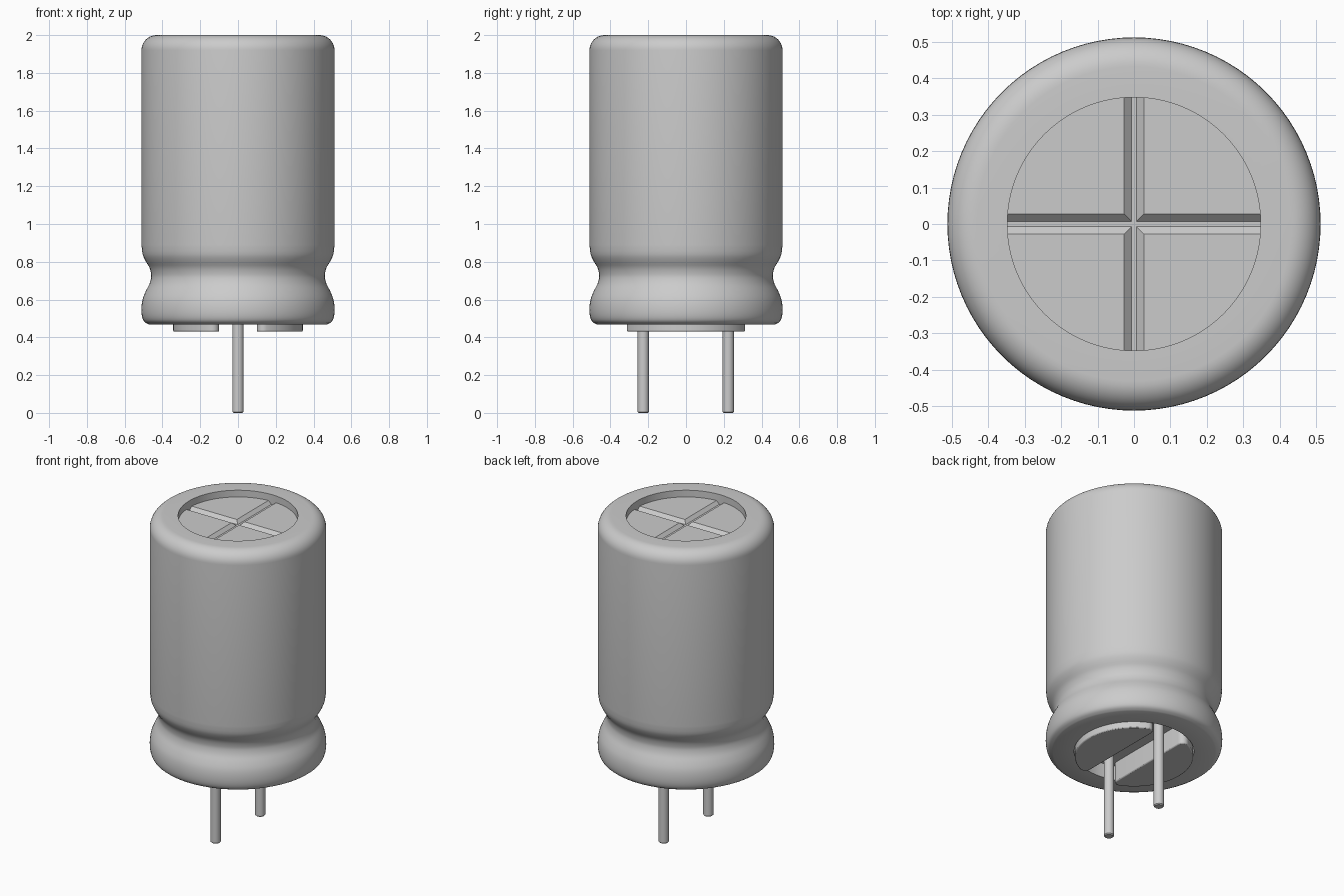
import bpy, bmesh, math
from mathutils import Vector

cube = bpy.data.objects.get("Cube")
if cube:
    bpy.data.objects.remove(cube, do_unlink=True)

COLOUR = (0.6, 0.6, 0.6, 1)
grey = bpy.data.materials.new("light grey")
grey.use_nodes = True
grey.diffuse_color = COLOUR
grey.node_tree.nodes["Principled BSDF"].inputs["Base Color"].default_value = COLOUR

RADIUS = 0.511      # outside of the can
OPENING = 0.347     # round openings at both ends
TOP_FLOOR = 1.957
BASE_FLOOR = 0.56
SEGMENTS = 96


def make(name, bm):
    bmesh.ops.recalc_face_normals(bm, faces=bm.faces)
    mesh = bpy.data.meshes.new(name)
    bm.to_mesh(mesh)
    bm.free()
    mesh.materials.append(grey)
    obj = bpy.data.objects.new(name, mesh)
    bpy.context.collection.objects.link(obj)
    return obj


def smooth(obj):
    bpy.ops.object.select_all(action='DESELECT')
    obj.select_set(True)
    bpy.context.view_layer.objects.active = obj
    bpy.ops.object.shade_smooth_by_angle(angle=math.radians(35))


def revolve(name, profile, steps=SEGMENTS):
    bm = bmesh.new()
    verts = [bm.verts.new((r, 0, z)) for r, z in profile]
    edges = [bm.edges.new(pair) for pair in zip(verts, verts[1:])]
    bmesh.ops.spin(bm, geom=verts + edges, cent=(0, 0, 0), axis=(0, 0, 1),
                   angle=math.tau, steps=steps)
    bmesh.ops.remove_doubles(bm, verts=bm.verts, dist=1e-5)
    return make(name, bm)


def prism(name, outline, offset):
    bm = bmesh.new()
    face = bm.faces.new([bm.verts.new(p) for p in outline])
    new = bmesh.ops.extrude_face_region(bm, geom=[face])["geom"]
    bmesh.ops.translate(bm, vec=offset,
                        verts=[v for v in new if isinstance(v, bmesh.types.BMVert)])
    return make(name, bm)


def spline(points, cuts=3):
    pts = [Vector(p) for p in points]
    pts = [pts[0]] + pts + [pts[-1]]
    out = []
    for a, b, c, d in zip(pts, pts[1:], pts[2:], pts[3:]):
        for i in range(cuts):
            t = i / cuts
            out.append(0.5 * (2 * b + (c - a) * t + (2 * a - 5 * b + 4 * c - d) * t**2
                              + (3 * b - a - 3 * c + d) * t**3))
    return out + [pts[-1]]


# Can: rounded top rim, straight wall, crimped groove and rolled lower edge
FILLET = 0.08
shoulder = [(RADIUS - FILLET * (1 - math.sin(a)), 2 - FILLET * (1 - math.cos(a)))
            for a in (math.pi / 2 * i / 10 for i in range(11))]
crimp = spline([(RADIUS, 0.89), (0.505, 0.84), (0.49, 0.805), (0.469, 0.77),
                (0.46, 0.735), (0.461, 0.71), (0.47, 0.68), (0.488, 0.645),
                (0.504, 0.605), (RADIUS, 0.56), (0.509, 0.515), (0.497, 0.484),
                (0.47, 0.468)])
smooth(revolve("can", [(OPENING, TOP_FLOOR - 0.02), (OPENING, 2)] + shoulder + crimp
               + [(OPENING, 0.468), (OPENING, BASE_FLOOR + 0.01)]))

# Recessed top plate with two crossed vent grooves
top_plate = revolve("top_plate", [(0, TOP_FLOOR - 0.1), (OPENING, TOP_FLOOR - 0.1),
                                  (OPENING, TOP_FLOOR), (0, TOP_FLOOR)])
WIDE, NARROW, DEPTH = 0.027, 0.007, 0.02
half = OPENING - 0.0005
for name, turn in (("groove_cutter_x", 0), ("groove_cutter_y", math.pi / 2)):
    slope = (WIDE - NARROW) / DEPTH
    top = WIDE + slope * 0.02
    cutter = prism(name, [(-half, -top, TOP_FLOOR + 0.02), (-half, top, TOP_FLOOR + 0.02),
                          (-half, NARROW, TOP_FLOOR - DEPTH),
                          (-half, -NARROW, TOP_FLOOR - DEPTH)], (2 * half, 0, 0))
    cutter.rotation_euler.z = turn
    bpy.context.view_layer.update()
    cut = top_plate.modifiers.new(name, 'BOOLEAN')
    cut.operation = 'DIFFERENCE'
    cut.solver = 'EXACT'
    cut.object = cutter
    bpy.context.view_layer.objects.active = top_plate
    bpy.ops.object.modifier_apply(modifier=name)
    bpy.data.objects.remove(cutter, do_unlink=True)

# Base seal: recessed floor with two raised segments beside a channel
revolve("seal_floor", [(0, BASE_FLOOR), (OPENING, BASE_FLOOR)])
CHANNEL, CORNER, PAD_R = 0.1, 0.035, 0.343
# centre of the rounded corner that touches both the chord and the arc
cx = CHANNEL + CORNER
cy = math.sqrt((PAD_R - CORNER) ** 2 - cx ** 2)
limit = math.atan2(cy, cx)
upper = [(PAD_R * math.cos(limit * i / 24), PAD_R * math.sin(limit * i / 24))
         for i in range(25)]
upper += [(cx + CORNER * math.cos(a), cy + CORNER * math.sin(a))
          for a in (limit + (math.pi - limit) * i / 8 for i in range(1, 9))]
for side, name in ((1, "left_seal_pad"), (-1, "right_seal_pad")):
    loop = upper + [(x, -y) for x, y in reversed(upper[1:])]
    pad = prism(name, [(side * x, y, 0.43) for x, y in loop],
                (0, 0, BASE_FLOOR + 0.005 - 0.43))
    bevel = pad.modifiers.new("soft_edge", 'BEVEL')
    bevel.width = 0.006
    bevel.segments = 2
    bevel.limit_method = 'ANGLE'
    bevel.angle_limit = math.radians(40)
    smooth(pad)

# Wire leads
LEAD = 0.03
for name, y in (("front_lead", -0.226), ("back_lead", 0.224)):
    lead = revolve(name, [(0, 0), (LEAD - 0.006, 0), (LEAD, 0.006),
                          (LEAD, BASE_FLOOR + 0.01)], 32)
    lead.location.y = y
    smooth(lead)
